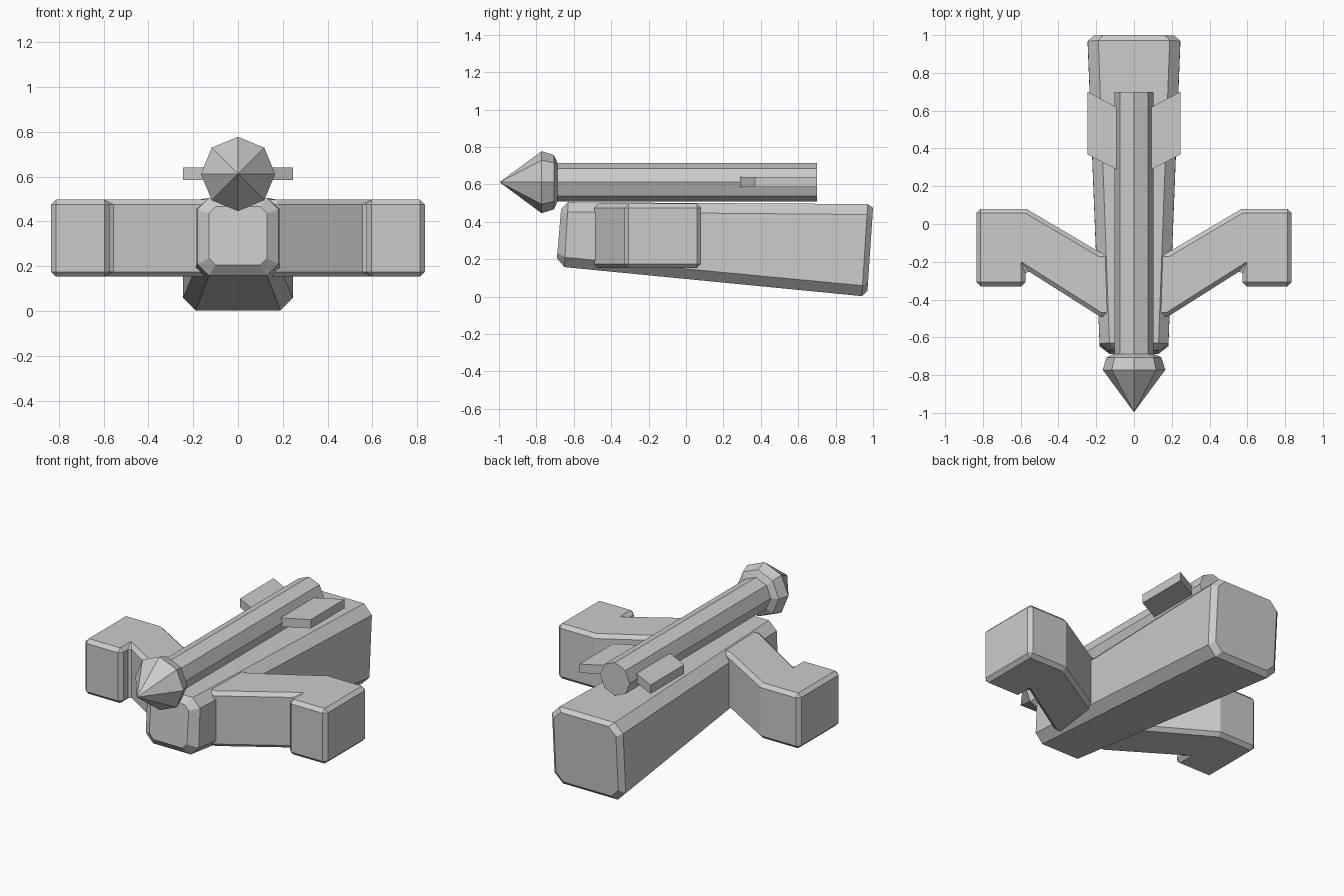
import bpy, bmesh
from math import sin, cos, pi

if "Cube" in bpy.data.objects:
    bpy.data.objects.remove(bpy.data.objects["Cube"])


def finish(name, bm):
    bmesh.ops.recalc_face_normals(bm, faces=bm.faces)
    me = bpy.data.meshes.new(name)
    bm.to_mesh(me)
    bm.free()
    ob = bpy.data.objects.new(name, me)
    bpy.context.collection.objects.link(ob)
    return ob


def loft(name, rings):
    """Skin equal-length point rings and cap both ends."""
    bm = bmesh.new()
    loops = [[bm.verts.new(p) for p in r] for r in rings]
    n = len(rings[0])
    for a, b in zip(loops, loops[1:]):
        for i in range(n):
            bm.faces.new((a[i], a[(i + 1) % n], b[(i + 1) % n], b[i]))
    bm.faces.new(loops[0])
    bm.faces.new(loops[-1])
    bmesh.ops.remove_doubles(bm, verts=bm.verts, dist=1e-5)
    return finish(name, bm)


def chamfered_ring(w, z0, z1, c, y0, y1):
    """Chamfered rectangle; y leans from y0 (bottom) to y1 (top)."""
    pts = [(w, z0 + c), (w, z1 - c), (w - c, z1), (c - w, z1),
           (-w, z1 - c), (-w, z0 + c), (c - w, z0), (w - c, z0)]
    return [(x, y0 + (y1 - y0) * (z - z0) / (z1 - z0), z) for x, z in pts]


def octagon(y, r, zc=0.612):
    return [(r * cos(i * pi / 4), y, zc + r * sin(i * pi / 4)) for i in range(8)]


def mirrored_prism(name, plan, z0, z1, bevel=0):
    ob = loft(name, [[(x, y, z) for x, y in plan] for z in (z0, z1)])
    if bevel:
        b = ob.modifiers.new("chamfer", 'BEVEL')
        b.width = bevel
        b.segments = 1
        b.limit_method = 'ANGLE'
        b.angle_limit = 0.7
    m = ob.modifiers.new("mirror", 'MIRROR')
    m.use_mirror_merge = False
    return ob


# Tapered main body
loft("body", [
    chamfered_ring(0.13, 0.205, 0.467, 0.03, -0.69, -0.668),
    chamfered_ring(0.182, 0.158, 0.505, 0.052, -0.65, -0.63),
    chamfered_ring(0.245, 0.003, 0.495, 0.056, 0.94, 0.972),
    chamfered_ring(0.215, 0.03, 0.475, 0.05, 0.97, 1.0),
])

# Swept side arms with end pods
mirrored_prism("side_arms", [
    (0.57, 0.08), (0.18, -0.15), (0.1, -0.15), (0.1, -0.49),
    (0.18, -0.49), (0.575, -0.24), (0.575, -0.33), (0.835, -0.33), (0.835, 0.08),
], 0.153, 0.497, 0.022)

# Top shaft and pointed head
loft("shaft", [octagon(-0.70, 0.103), octagon(0.70, 0.103)])
loft("pointed_head", [octagon(-0.995, 0.001), octagon(-0.772, 0.166),
                      octagon(-0.706, 0.145), octagon(-0.688, 0.105)])

# Slanted tail fins
mirrored_prism("tail_fins", [
    (0.085, 0.285), (0.245, 0.368), (0.245, 0.70), (0.085, 0.615),
], 0.585, 0.64)
